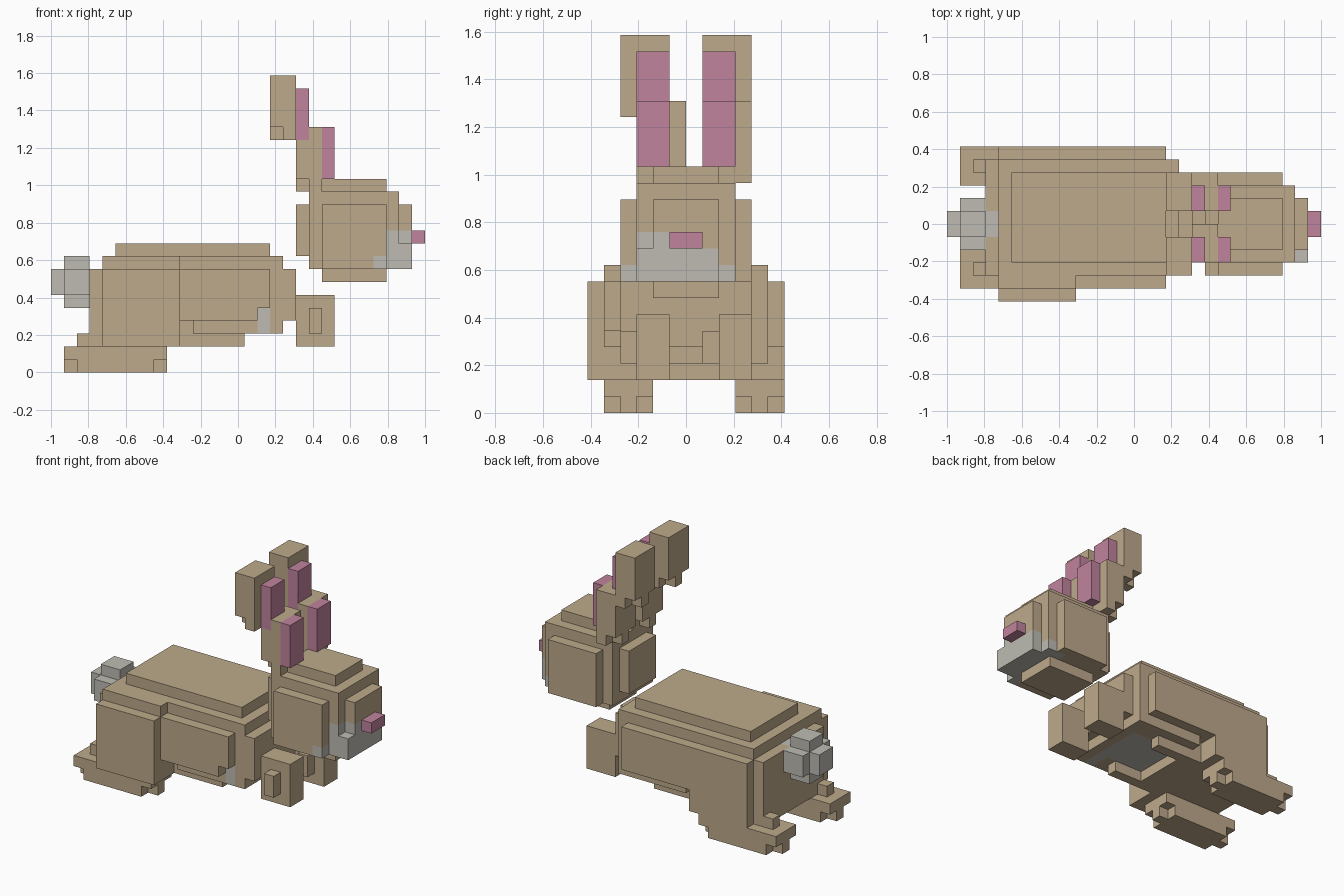
import bpy
import bmesh
from mathutils import Vector

cube = bpy.data.objects.get("Cube")
if cube:
    bpy.data.objects.remove(cube, do_unlink=True)

UNIT = 2 / 29
ORIGIN = Vector((14.5, 6, 0))


def make_material(name, rgb):
    mat = bpy.data.materials.new(name)
    mat.use_nodes = True
    color = (*rgb, 1)
    mat.diffuse_color = color
    mat.node_tree.nodes["Principled BSDF"].inputs["Base Color"].default_value = color
    return mat


TAN = make_material("tan_fur", (0.51, 0.40, 0.26))
GREY = make_material("pale_grey_fur", (0.51, 0.50, 0.45))
PINK = make_material("pink_skin", (0.53, 0.23, 0.34))

cells = {}


def block(part, mat, x, y, z):
    """Fill a range of cells; later blocks replace earlier ones."""
    for i in range(*x):
        for j in range(*y):
            for k in range(*z):
                cells[i, j, k] = (part, mat)


# Body: stacked layers, side panels and belly
block("body", TAN, (5, 17), (3, 10), (4, 10))
block("body", TAN, (4, 18), (2, 11), (4, 9))
block("body", TAN, (3, 19), (2, 10), (4, 8))
block("body", TAN, (3, 4), (2, 11), (2, 8))
block("body", TAN, (4, 15), (3, 10), (2, 4))
block("body", TAN, (11, 18), (2, 11), (3, 4))
block("body", TAN, (10, 17), (1, 2), (4, 8))
block("body", TAN, (4, 17), (11, 12), (4, 8))
block("belly", GREY, (12, 17), (4, 9), (3, 4))
block("belly", GREY, (16, 17), (2, 4), (3, 5))
for hollow in [(i, j, 2) for i in range(12, 15) for j in range(4, 9)]:
    cells.pop(hollow, None)
cells.pop((16, 1, 4), None)

# Thighs
block("right_thigh", TAN, (4, 10), (1, 4), (2, 9))
block("right_thigh", TAN, (4, 10), (0, 1), (2, 8))
block("left_thigh", TAN, (4, 10), (9, 12), (2, 8))

# Hind feet with rounded ends and heel knob
for side, y in (("right", 1), ("left", 9)):
    foot = side + "_hind_foot"
    block(foot, TAN, (1, 9), (y, y + 3), (1, 2))
    block(foot, TAN, (2, 8), (y, y + 3), (0, 1))
    block(foot, TAN, (1, 9), (y + 1, y + 2), (0, 1))
    block(foot, TAN, (2, 3), (y + 1, y + 2), (2, 3))

# Forelegs with a side knob
for side, y, knob in (("right", 3, 2), ("left", 8, 7)):
    leg = side + "_foreleg"
    block(leg, TAN, (19, 22), (y, y + 2), (2, 6))
    block(leg, TAN, (20, 21), (knob, knob + 1), (3, 5))

# Tail
block("tail", GREY, (0, 4), (5, 7), (6, 8))
block("tail", GREY, (1, 3), (4, 8), (6, 8))
block("tail", GREY, (1, 3), (5, 7), (5, 9))

# Head: core with a raised panel on each side
block("head", TAN, (20, 27), (3, 9), (8, 14))
block("head", TAN, (21, 26), (4, 8), (7, 15))
block("head", TAN, (21, 26), (2, 10), (8, 13))
block("head", TAN, (19, 20), (4, 8), (9, 13))
block("head", TAN, (27, 28), (4, 8), (8, 13))

# Muzzle and nose
block("muzzle", GREY, (27, 28), (3, 8), (8, 10))
block("muzzle", GREY, (27, 28), (4, 6), (10, 11))
block("muzzle", GREY, (26, 27), (3, 4), (8, 11))
block("muzzle", GREY, (25, 27), (2, 9), (8, 9))
for j in (2,):
    cells.pop((26, j, 8), None)
block("nose", PINK, (28, 29), (5, 7), (10, 11))

# Ears: two stepped segments each, with pink linings
for side, low, high, lining in (("right", 3, 2, 3), ("left", 7, 7, 7)):
    ear = side + "_ear"
    for x, y, z, top in ((19, low, 14, 19), (17, high, 18, 23)):
        block(ear, TAN, (x, x + 2), (y, y + 3), (z + 1, top))
        block(ear, TAN, (x + 1, x + 2), (y, y + 3), (z, z + 1))
        block(ear, TAN, (x, x + 1), (y + 1, y + 2), (z, z + 1))
    block(ear + "_lining", PINK, (21, 22), (lining, lining + 2), (15, 19))
    block(ear + "_lining", PINK, (19, 20), (lining, lining + 2), (18, 22))


def build_part(part):
    """Skin the exposed sides of one part and merge flat areas."""
    bm = bmesh.new()
    mat = None
    for cell, (name, cell_mat) in cells.items():
        if name != part:
            continue
        mat = cell_mat
        for axis in range(3):
            for sign in (-1, 1):
                step = [0, 0, 0]
                step[axis] = sign
                if tuple(c + s for c, s in zip(cell, step)) in cells:
                    continue
                n = Vector(step) / 2
                u = Vector((0, 0, 0))
                u[(axis + 1) % 3] = 0.5
                v = n.cross(u) * 2
                mid = Vector(cell) + Vector((0.5, 0.5, 0.5)) + n - ORIGIN
                corners = (mid - u - v, mid + u - v, mid + u + v, mid - u + v)
                bm.faces.new([bm.verts.new(c * UNIT) for c in corners])
    bmesh.ops.remove_doubles(bm, verts=bm.verts[:], dist=0.001)
    bmesh.ops.dissolve_limit(bm, angle_limit=0.02, verts=bm.verts[:],
                             edges=bm.edges[:], delimit={'NORMAL'})
    mesh = bpy.data.meshes.new(part)
    bm.to_mesh(mesh)
    bm.free()
    mesh.materials.append(mat)
    bpy.context.collection.objects.link(bpy.data.objects.new(part, mesh))


for part in dict.fromkeys(name for name, _ in cells.values()):
    build_part(part)
